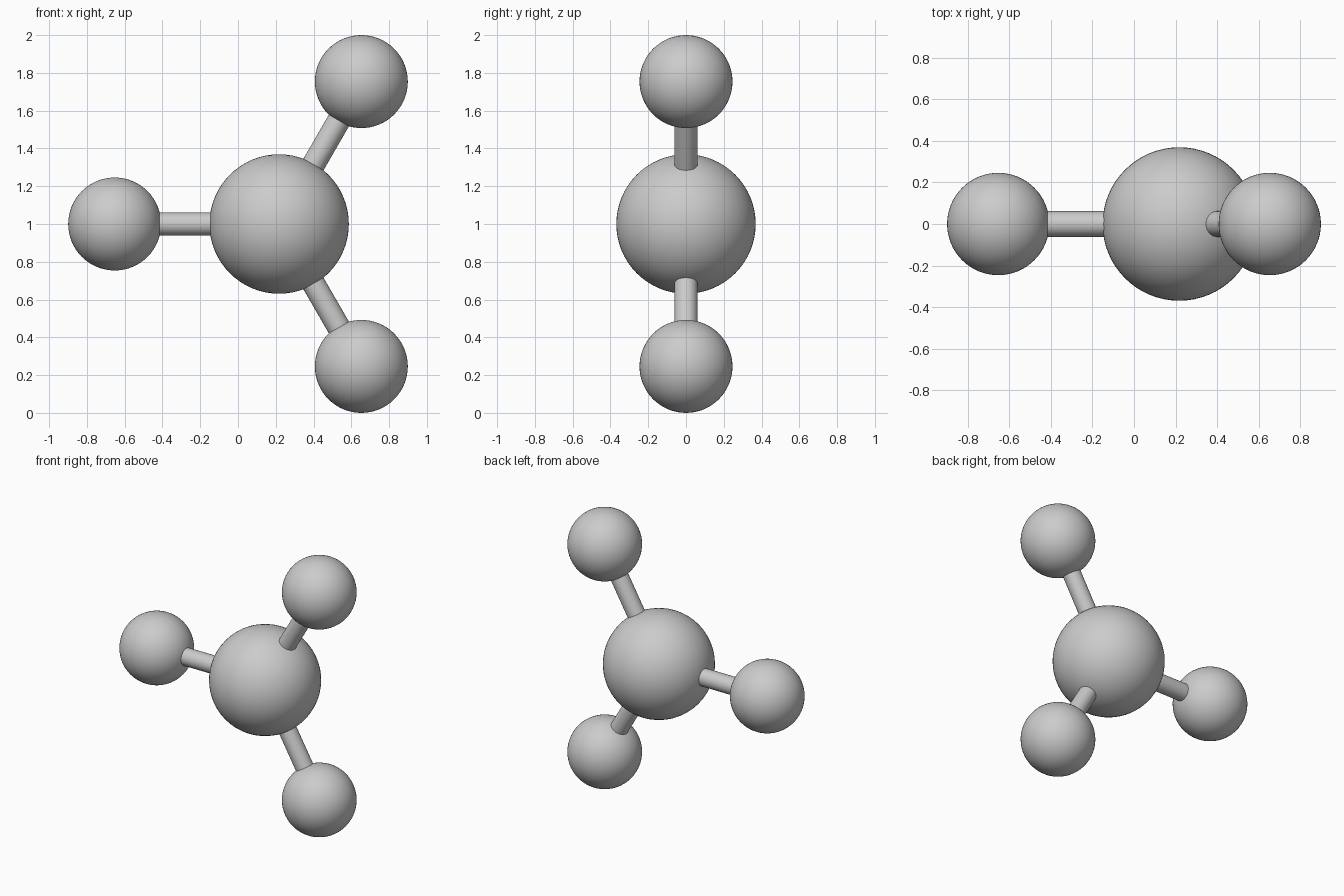
import bpy
from math import sin, cos, radians
from mathutils import Vector

if "Cube" in bpy.data.objects:
    bpy.data.objects.remove(bpy.data.objects["Cube"])

ATOM_R = 0.246            # outer atoms
CORE_R = ATOM_R * 1.5     # central atom
BOND_R = ATOM_R / 4       # connecting rods
REACH = 0.8706            # core centre to outer atom centre
CORE = Vector((0.2177, 0, 1))


def smooth(name):
    obj = bpy.context.object
    obj.name = name
    bpy.ops.object.shade_smooth_by_angle()


def ball(name, centre, radius):
    bpy.ops.mesh.primitive_uv_sphere_add(segments=64, ring_count=32,
                                         radius=radius, location=centre)
    smooth(name)


def rod(name, start, end):
    axis = end - start
    bpy.ops.mesh.primitive_cylinder_add(
        vertices=32, radius=BOND_R, depth=axis.length,
        location=(start + end) / 2,
        rotation=axis.to_track_quat('Z', 'Y').to_euler())
    smooth(name)


# Central atom
ball("central_atom", CORE, CORE_R)

# Three outer atoms in a flat triangle, each on a rod that stops inside both balls
for side, angle in (("upper", 60), ("left", 180), ("lower", 300)):
    direction = Vector((cos(radians(angle)), 0, sin(radians(angle))))
    ball(side + "_atom", CORE + direction * REACH, ATOM_R)
    rod(side + "_bond", CORE + direction * (CORE_R - 0.03),
        CORE + direction * (REACH - ATOM_R + 0.03))
